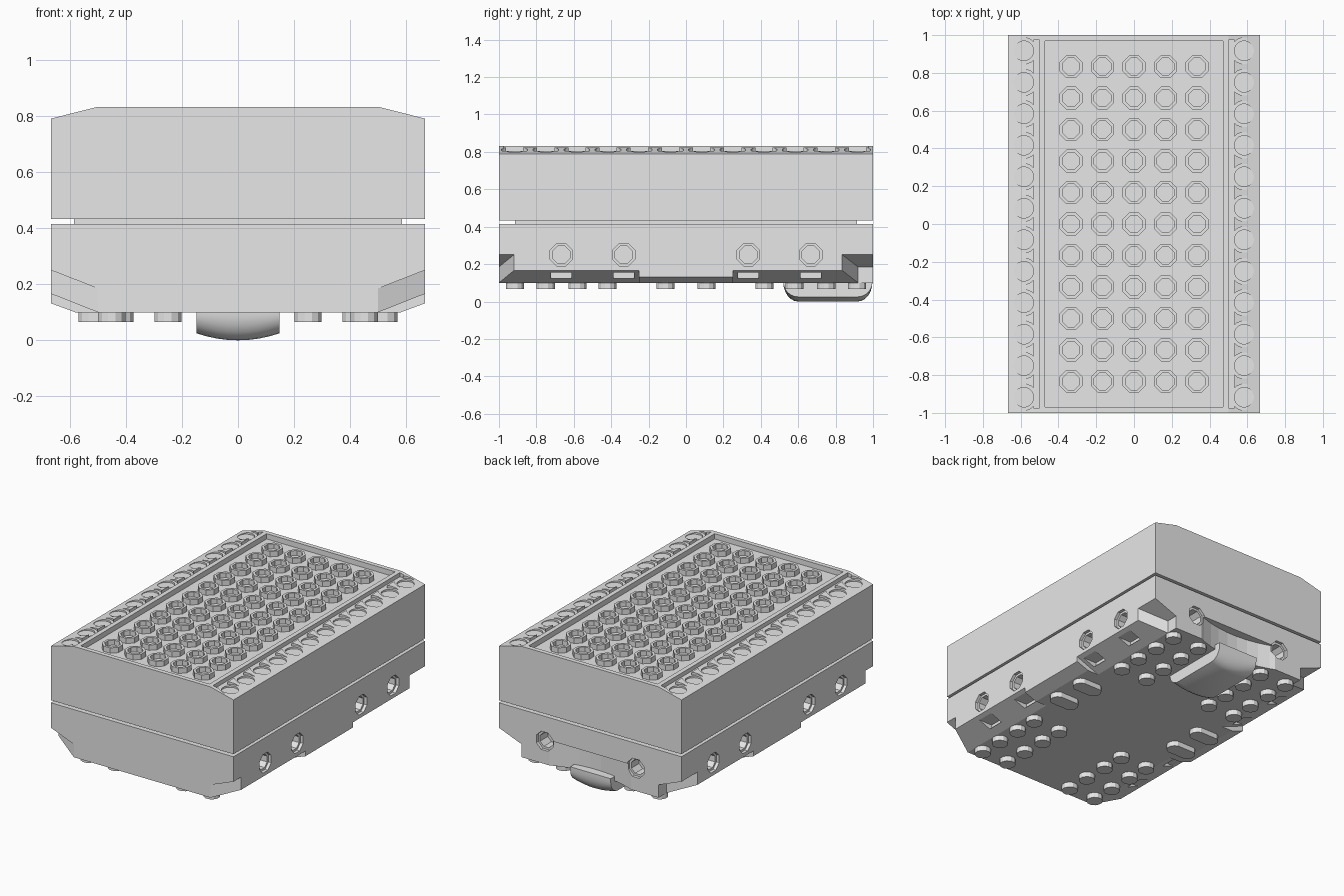
import bpy, bmesh, math
from mathutils import Matrix, Vector

if "Cube" in bpy.data.objects:
    bpy.data.objects.remove(bpy.data.objects["Cube"])

grey = bpy.data.materials.new("light_grey")
grey.use_nodes = True
grey.diffuse_color = (0.8, 0.8, 0.8, 1)
grey.node_tree.nodes["Principled BSDF"].inputs["Base Color"].default_value = (0.8, 0.8, 0.8, 1)


def hull(bm, points):
    """Add a convex solid around the points."""
    verts = [bm.verts.new(p) for p in points]
    res = bmesh.ops.convex_hull(bm, input=verts)
    spare = [g for g in res["geom_interior"] if isinstance(g, bmesh.types.BMVert)]
    bmesh.ops.delete(bm, geom=spare, context="VERTS")


def box(bm, x0, x1, y0, y1, z0, z1):
    hull(bm, [(x, y, z) for x in (x0, x1) for y in (y0, y1) for z in (z0, z1)])


def prism(bm, outline, y0, y1):
    """Extrude a convex x-z outline along y."""
    hull(bm, [(x, y, z) for y in (y0, y1) for x, z in outline])


def lathe(bm, rings, sides, matrix):
    """Closed turned solid from (radius, height) rings about the local z axis."""
    loops = []
    for r, h in rings:
        angles = [2 * math.pi * (i + 0.5) / sides for i in range(sides)]
        loops.append([bm.verts.new(matrix @ Vector((r * math.cos(a), r * math.sin(a), h)))
                      for a in angles])
    for a, b in zip(loops, loops[1:]):
        for i in range(sides):
            j = (i + 1) % sides
            bm.faces.new((a[i], a[j], b[j], b[i]))
    bm.faces.new(loops[0][::-1])
    bm.faces.new(loops[-1])


def finish(name, bm):
    bmesh.ops.recalc_face_normals(bm, faces=bm.faces)
    mesh = bpy.data.meshes.new(name)
    bm.to_mesh(mesh)
    bm.free()
    mesh.materials.append(grey)
    ob = bpy.data.objects.new(name, mesh)
    bpy.context.collection.objects.link(ob)
    return ob


def cut(ob, bm):
    """Subtract the solids in bm from ob."""
    tool = finish("cutter", bm)
    tool.hide_render = True
    mod = ob.modifiers.new("cut", "BOOLEAN")
    mod.operation, mod.solver, mod.object = "DIFFERENCE", "EXACT", tool
    bpy.context.view_layer.update()
    mesh = bpy.data.meshes.new_from_object(ob.evaluated_get(bpy.context.evaluated_depsgraph_get()))
    ob.modifiers.clear()
    ob.data = mesh
    bpy.data.objects.remove(tool)


SIDES = (-1, 1)
HALF = 0.667
STEP = 1 / 6
move = Matrix.Translation

# Upper shell with sloped shoulders
bm = bmesh.new()
prism(bm, [(s * x, z) for s in SIDES for x, z in ((HALF, 0.432), (HALF, 0.79), (0.5, 0.832))], -1, 1)
upper = finish("upper_shell", bm)

# Sunken top panel and long side grooves
bm = bmesh.new()
box(bm, -0.47, 0.47, -0.97, 0.97, 0.797, 0.9)
for s in SIDES:
    box(bm, s * 0.5, s * 0.532, -0.975, 0.975, 0.805, 0.9)
cut(upper, bm)

# Stepped round pockets along the shoulders
bm = bmesh.new()
for s in SIDES:
    for i in range(12):
        lathe(bm, [(0.052, 0.795), (0.052, 0.806), (0.07, 0.806), (0.07, 0.9)], 16,
              move((s * 0.583, (i - 5.5) * STEP, 0)))
cut(upper, bm)

# Hollow studs on the top panel
bm = bmesh.new()
for i in range(5):
    for j in range(11):
        lathe(bm, [(0.065, 0.79), (0.065, 0.832), (0.048, 0.832), (0.048, 0.8)], 8,
              move(((i - 2) * STEP, (j - 5) * STEP, 0)))
finish("top_studs", bm)

# Recessed neck between the two shells
bm = bmesh.new()
box(bm, -0.585, 0.585, -0.915, 0.915, 0.40, 0.445)
finish("neck", bm)

# Lower shell
bm = bmesh.new()
prism(bm, [(s * x, z) for s in SIDES for x, z in ((HALF, 0.415), (HALF, 0.132), (0.58, 0.1))], -1, 1)
lower = finish("lower_shell", bm)

# Deeper side chamfers toward both ends
bm = bmesh.new()
for s in SIDES:
    for t in SIDES:
        prism(bm, [(s * x, z) for x, z in ((0.474, 0.09), (0.72, 0.187), (0.72, 0.05), (0.474, 0.05))],
              t * 0.25, t * 1.1)
cut(lower, bm)

# Corner cuts with sloping ceilings
bm = bmesh.new()
front_plan = ((0.458, -1.02), (0.75, -0.88), (0.75, -1.02))
back_plan = ((0.5, 0.92), (0.5, 1.05), (0.75, 1.05), (0.75, 0.793))
for s in SIDES:
    for plan in (front_plan, back_plan):
        hull(bm, [(s * x, y, z) for x, y in plan for z in (0, 0.185 + (x - 0.5) * 0.39)])
cut(lower, bm)

# Curved scoop in the back
bm = bmesh.new()
lathe(bm, [(0.78, 0), (0.78, 0.265)], 64, move((0, 1.72, 0)))
cut(lower, bm)

# Stepped holes in the sides and back
bm = bmesh.new()
HOLE = [(0.05, -0.1), (0.05, -0.02), (0.065, -0.02), (0.065, 0.03)]
for s in SIDES:
    for y in (-4, -2, 2, 4):
        lathe(bm, HOLE, 8, move((s * HALF, y * STEP, 0.25)) @ Matrix.Rotation(s * math.pi / 2, 4, "Y"))
    lathe(bm, HOLE, 8, move((s * 2 * STEP, 1, 0.25)) @ Matrix.Rotation(-math.pi / 2, 4, "X"))
cut(lower, bm)

# Small windows in the side chamfers
bm = bmesh.new()
for s in SIDES:
    for y in (-4, -2, 2, 4):
        box(bm, s * 0.54, s * 0.7, y * STEP - 0.055, y * STEP + 0.055, 0.122, 0.155)
cut(lower, bm)

# Feet under the base: round studs and long pads
bm = bmesh.new()
for s in SIDES:
    for t in SIDES:
        for x in (0.25, 0.45):
            for y in (0.42, 0.58, 0.75, 0.915):
                lathe(bm, [(0.05, 0.066), (0.05, 0.12)], 12, move((s * x, t * y, 0)))
        pad = []
        for i in range(12):
            a = math.pi * (i + 0.5) / 6
            cx = 0.52 if math.cos(a) > 0 else 0.42
            pad += [(s * (cx + 0.05 * math.cos(a)), t * 0.11 + 0.05 * math.sin(a), z)
                    for z in (0.066, 0.12)]
        hull(bm, pad)
finish("base_feet", bm)

# Rounded clip under the back, bowed downward across its width
bm = bmesh.new()
points = []
for i in range(9):
    x = -0.148 + 0.037 * i
    sag = 0.025 * (1 - (x / 0.148) ** 2)
    points += [(x, y, 0.13) for y in (0.52, 0.997)]
    for k in range(7):
        a = math.pi / 2 * k / 6
        z = 0.105 - 0.08 * math.sin(a) - sag * math.sin(a)
        points += [(x, 0.60 - 0.08 * math.cos(a), z), (x, 0.917 + 0.08 * math.cos(a), z)]
hull(bm, points)
clip = finish("back_clip", bm)
bpy.context.view_layer.objects.active = clip
clip.select_set(True)
bpy.ops.object.shade_smooth_by_angle(angle=math.radians(30))
